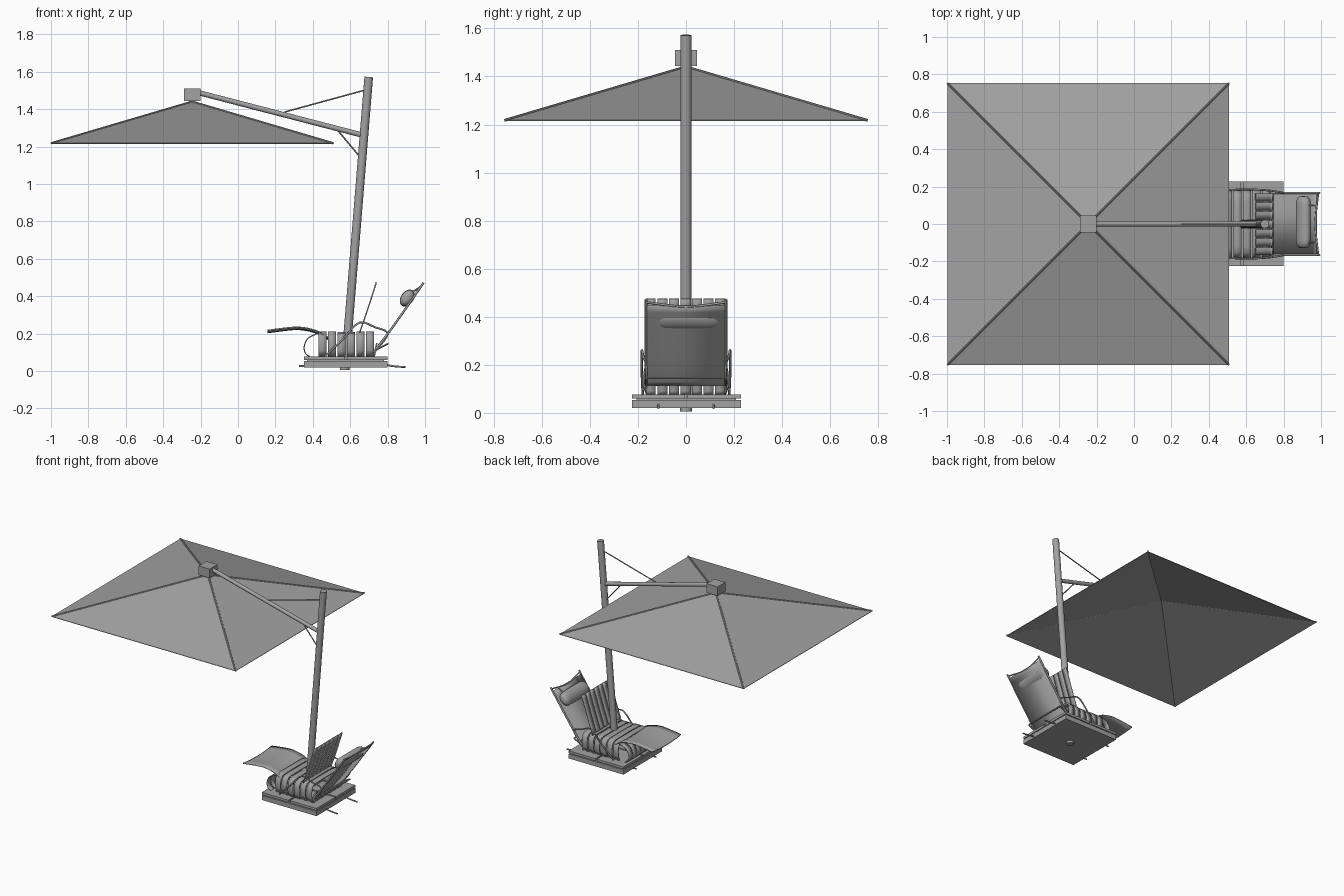
import bpy, bmesh, math
from mathutils import Vector

old = bpy.data.objects.get("Cube")
if old:
    bpy.data.objects.remove(old, do_unlink=True)

GREY = (0.36, 0.36, 0.36, 1)
mat = bpy.data.materials.new("plain grey")
mat.use_nodes = True
mat.diffuse_color = GREY
mat.node_tree.nodes["Principled BSDF"].inputs["Base Color"].default_value = GREY


def finish(name, bm, smooth=False):
    bmesh.ops.recalc_face_normals(bm, faces=bm.faces)
    me = bpy.data.meshes.new(name)
    bm.to_mesh(me)
    bm.free()
    me.materials.append(mat)
    ob = bpy.data.objects.new(name, me)
    bpy.context.collection.objects.link(ob)
    if smooth:
        bpy.context.view_layer.objects.active = ob
        ob.select_set(True)
        bpy.ops.object.shade_smooth_by_angle(angle=math.radians(40))
        ob.select_set(False)
    return ob


def box(name, lo, hi):
    bm = bmesh.new()
    bmesh.ops.create_cube(bm, size=1)
    lo, hi = Vector(lo), Vector(hi)
    for v in bm.verts:
        v.co = (lo + hi) / 2 + v.co * (hi - lo)
    return finish(name, bm)


def rod(name, a, b, radius, sides=12):
    a, b = Vector(a), Vector(b)
    bm = bmesh.new()
    bmesh.ops.create_cone(bm, cap_ends=True, segments=sides, radius1=radius,
                          radius2=radius, depth=(b - a).length)
    turn = (b - a).to_track_quat('Z', 'Y')
    for v in bm.verts:
        v.co = turn @ v.co + (a + b) / 2
    return finish(name, bm, True)


def smooth_path(pts, steps=5):
    """Catmull-Rom curve through the points."""
    p = [Vector(q) for q in pts]
    p = [2 * p[0] - p[1]] + p + [2 * p[-1] - p[-2]]
    out = []
    for i in range(1, len(p) - 2):
        a, b, c, d = p[i - 1:i + 3]
        for k in range(steps):
            t = k / steps
            out.append((2 * b + (c - a) * t + (2 * a - 5 * b + 4 * c - d) * t ** 2
                        + (3 * b - a - 3 * c + d) * t ** 3) / 2)
    return out + [p[-2]]


def tube(name, pts, radius):
    cu = bpy.data.curves.new(name, 'CURVE')
    cu.dimensions = '3D'
    cu.bevel_depth = radius
    cu.bevel_resolution = 2
    cu.use_fill_caps = True
    path = smooth_path(pts)
    sp = cu.splines.new('POLY')
    sp.points.add(len(path) - 1)
    for q, v in zip(sp.points, path):
        q.co = (*v, 1)
    cu.materials.append(mat)
    ob = bpy.data.objects.new(name, cu)
    bpy.context.collection.objects.link(ob)


def sheet(name, profile, y0, y1, thick, sag=0.0):
    """Sweep an x-z profile across y, optionally sagging in the middle."""
    bm = bmesh.new()
    path = smooth_path([(x, 0, z) for x, z in profile])
    n = 8 if sag else 1
    rows = []
    for j in range(n + 1):
        t = j / n
        drop = sag * 4 * t * (1 - t)
        rows.append([bm.verts.new((v.x, y0 + (y1 - y0) * t, v.z - drop)) for v in path])
    for r, s in zip(rows, rows[1:]):
        for i in range(len(path) - 1):
            bm.faces.new((r[i], r[i + 1], s[i + 1], s[i]))
    ob = finish(name, bm, True)
    mod = ob.modifiers.new("thickness", 'SOLIDIFY')
    mod.thickness = thick
    mod.offset = 0


# canopy: thin four-sided pyramid with ribs along the hips
cx, half, eave, peak = -0.245, 0.753, 1.218, 1.44
bm = bmesh.new()
top = bm.verts.new((cx, 0, peak))
corners = [(cx + sx * half, sy * half, eave)
           for sx, sy in ((-1, -1), (1, -1), (1, 1), (-1, 1))]
rim = [bm.verts.new(c) for c in corners]
for i in range(4):
    bm.faces.new((top, rim[i], rim[(i + 1) % 4]))
canopy = finish("canopy", bm)
canopy.modifiers.new("thickness", 'SOLIDIFY').thickness = 0.004
for i, c in enumerate(corners):
    rod(f"canopy_rib_{i}", (cx, 0, peak), c, 0.006, 8)

# mast, arm and braces
box("canopy_hub", (-0.29, -0.045, 1.443), (-0.2, 0.045, 1.51))
rod("mast", (0.575, 0, 0.05), (0.699, 0, 1.572), 0.023, 20)
rod("arm", (-0.21, 0, 1.488), (0.67, 0, 1.26), 0.014)
rod("upper_brace", (0.25, 0, 1.385), (0.69, 0, 1.505), 0.004, 8)
rod("lower_brace", (0.535, 0, 1.285), (0.66, 0, 1.135), 0.004, 8)

# base with four lid slabs and a drain foot
box("base_box", (0.352, -0.225, 0.02), (0.80, 0.228, 0.054))
box("base_core", (0.37, -0.205, 0.054), (0.78, 0.208, 0.062))
for i, (x0, x1) in enumerate(((0.352, 0.57), (0.582, 0.80))):
    for j, (y0, y1) in enumerate(((-0.225, -0.004), (0.006, 0.228))):
        box(f"lid_{i}_{j}", (x0, y0, 0.06), (x1, y1, 0.077))
rod("base_foot", (0.57, 0, 0.005), (0.57, 0, 0.03), 0.025, 16)

# seat hoops: bands bent over the seat and down both sides
for i in range(6):
    x0 = 0.43 + i * 0.051
    bm = bmesh.new()
    half_arc = [(0.165, 0.077), (0.178, 0.11), (0.18, 0.15),
                (0.174, 0.185), (0.155, 0.207), (0.12, 0.212)]
    path = half_arc + [(-y, z) for y, z in reversed(half_arc)]
    if i in (2, 3):
        path = [(y, z - 0.004) for y, z in path]
    edge = [[bm.verts.new((x, y, z)) for y, z in path] for x in (x0, x0 + 0.042)]
    for k in range(len(path) - 1):
        bm.faces.new((edge[0][k], edge[0][k + 1], edge[1][k + 1], edge[1][k]))
    finish(f"seat_hoop_{i}", bm, True).modifiers.new("thickness", 'SOLIDIFY').thickness = 0.008

# slats repeated across the width: rolled front, rear apron, raised back panel
front = [(0.43, 0.203), (0.375, 0.175), (0.354, 0.13), (0.362, 0.092), (0.385, 0.077)]
for i in range(7):
    y0 = -0.167 + i * 0.048
    y1 = y0 + 0.041
    sheet(f"front_roll_slat_{i}", front, y0, y1, 0.006)
    sheet(f"rear_apron_slat_{i}", [(0.728, 0.077), (0.742, 0.15)], y0, y1, 0.008)
    sheet(f"back_panel_slat_{i}", [(0.65, 0.205), (0.69, 0.32), (0.74, 0.475)], y0, y1, 0.007)

# sling backrest and leg rest
sling = [(0.735, 0.115), (0.80, 0.198), (0.88, 0.31), (0.975, 0.447)]
sheet("backrest_sling", sling, -0.165, 0.162, 0.007)
sheet("leg_rest", [(0.158, 0.217), (0.24, 0.228), (0.33, 0.234), (0.42, 0.215), (0.48, 0.18)],
      -0.168, 0.168, 0.007, 0.012)

# head pillow: squashed roll leaning with the sling
bm = bmesh.new()
bmesh.ops.create_uvsphere(bm, u_segments=24, v_segments=14, radius=1)
lean = math.radians(55)
for v in bm.verts:
    a, w, b = v.co.x, v.co.z, v.co.y
    fat = max(0, 1 - abs(w) ** 8) ** 0.35 / max(0.05, math.sqrt(max(0, 1 - w * w))) if abs(w) < 0.999 else 1
    a, b = a * fat * 0.05, b * fat * 0.034
    v.co = (0.905 + a * math.cos(lean) - b * math.sin(lean), 0.01 + w * 0.14,
            0.39 + a * math.sin(lean) + b * math.cos(lean))
finish("head_pillow", bm, True)

# side frames, armrests, pillow straps and carry hooks
for side, s in (("front", -1), ("back", 1)):
    y = s * 0.166
    tube(f"backrest_rail_{side}", [(0.735, y, 0.115), (0.80, y, 0.198), (0.88, y, 0.31),
                                   (0.96, y, 0.425), (0.992, y, 0.472)], 0.006)
    tube(f"armrest_{side}", [(0.465, s * 0.18, 0.077), (0.56, s * 0.184, 0.17),
                             (0.648, s * 0.184, 0.258), (0.73, s * 0.178, 0.235),
                             (0.80, y, 0.198), (0.73, y, 0.10)], 0.005)
    rod(f"rear_stay_{side}", (0.72, y, 0.105), (0.80, y, 0.145), 0.005, 8)
    rod(f"pillow_strap_{side}", (0.915, s * 0.10, 0.41), (0.975, s * 0.10, 0.45), 0.005, 8)
    tube(f"carry_hook_left_{side}", [(0.77, s * 0.115, 0.038), (0.83, s * 0.115, 0.026),
                                     (0.895, s * 0.115, 0.021)], 0.005)
    tube(f"carry_hook_right_{side}", [(0.36, s * 0.115, 0.026), (0.325, s * 0.115, 0.026)], 0.005)
rod("rear_cross_bar", (0.80, -0.166, 0.145), (0.80, 0.166, 0.145), 0.005, 8)
tube("top_cross_bar", [(0.985, -0.166, 0.46), (0.97, 0, 0.442), (0.985, 0.166, 0.46)], 0.005)
